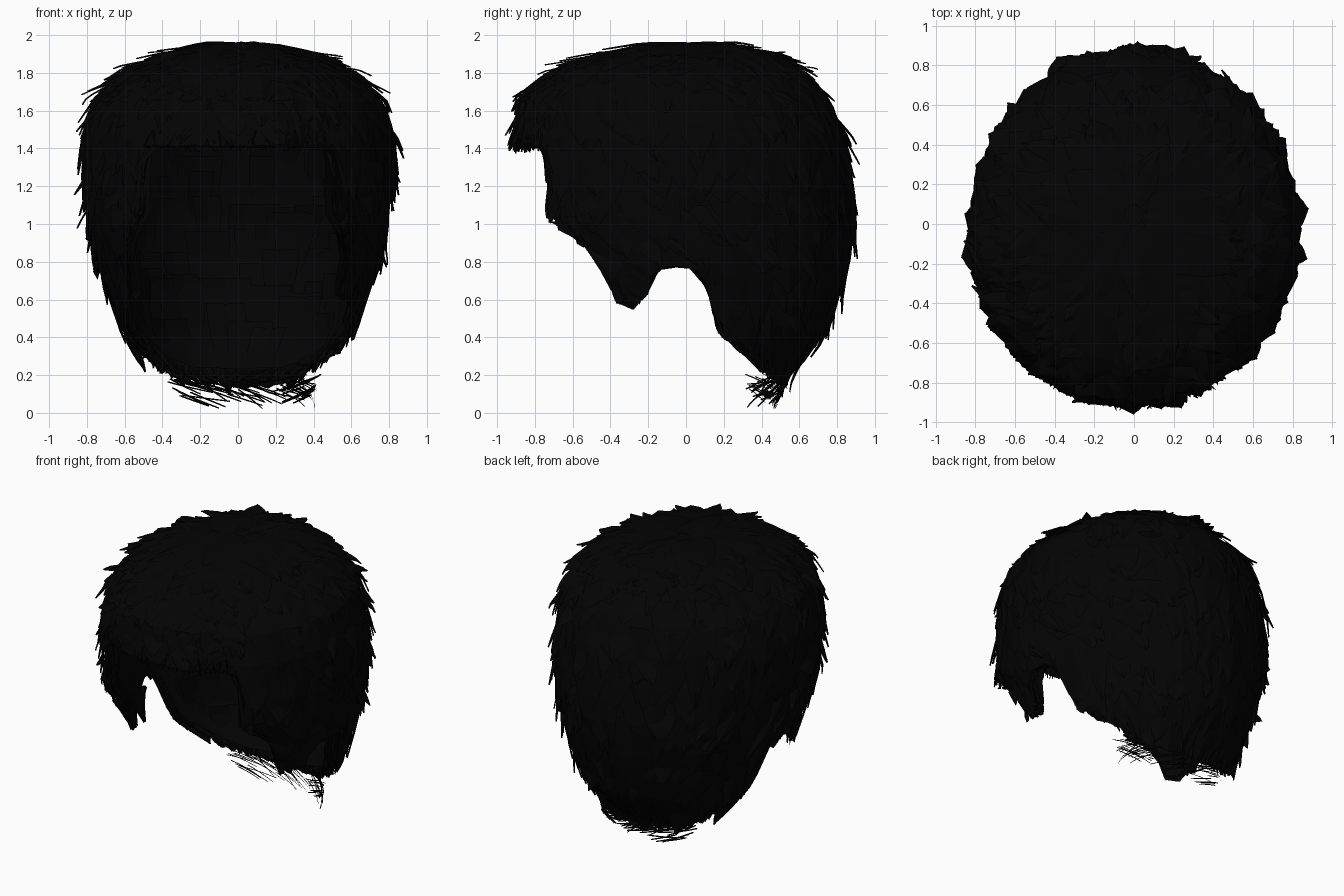
import bpy, math, random
from mathutils import Vector

if "Cube" in bpy.data.objects:
    bpy.data.objects.remove(bpy.data.objects["Cube"])

random.seed(4)
R = random.uniform

# head-shaped rings from crown to nape: z, half width, front y, back y
RINGS = [(1.965, 0.0, 0.05, 0.05), (1.95, 0.19, -0.22, 0.28), (1.89, 0.42, -0.50, 0.48),
         (1.8, 0.62, -0.72, 0.64), (1.65, 0.77, -0.88, 0.77), (1.45, 0.82, -0.91, 0.84),
         (1.2, 0.82, -0.93, 0.88), (1.0, 0.79, -0.94, 0.89), (0.8, 0.75, -0.80, 0.86),
         (0.6, 0.68, -0.70, 0.80), (0.4, 0.61, -0.58, 0.72), (0.2, 0.46, -0.08, 0.54),
         (0.0, 0.38, 0.22, 0.45)]
# hem height by angle from the front: fringe, temple, sideburn, ear gap, nape
HEM = [(0, 1.43), (38, 1.43), (40, 1.06), (46, 0.97), (53, 0.84), (56, 0.60), (63, 0.57),
       (72, 0.66), (74, 0.75), (82, 0.8), (93, 0.78), (96, 0.64), (98, 0.46), (108, 0.34),
       (122, 0.24), (145, 0.18), (180, 0.17)]


def table(rows, k):
    for p, q in zip(rows, rows[1:]):
        if k <= q[0]:
            return p[1] + (q[1] - p[1]) * (k - p[0]) / (q[0] - p[0])
    return rows[-1][1]


def ring(u):
    u = min(max(u, 0), len(RINGS) - 1.001)
    i = int(u)
    f = u - i
    return [a + (b - a) * f for a, b in zip(RINGS[i], RINGS[i + 1])]


def u_of_z(z):
    for i in range(len(RINGS) - 1):
        if RINGS[i + 1][0] <= z:
            return i + (RINGS[i][0] - z) / (RINGS[i][0] - RINGS[i + 1][0])
    return len(RINGS) - 1.001


def hem_u(a):
    d = abs((a + 180) % 360 - 180)
    return u_of_z(table(HEM, d))


def surf(a, u, off=0.0):
    z, hw, yf, yb = ring(u)
    r = math.radians(a)
    p = Vector((hw * math.sin(r), (yf + yb) / 2 - (yb - yf) / 2 * math.cos(r), z))
    n = Vector((p.x, p.y, (p.z - 1.0) * 0.8)).normalized()
    return p + n * off


hair = bpy.data.materials.new("black_hair")
hair.diffuse_color = (0.001, 0.001, 0.001, 1)
hair.use_nodes = True
hair.node_tree.nodes["Principled BSDF"].inputs["Base Color"].default_value = hair.diffuse_color


def make(name, verts, faces):
    me = bpy.data.meshes.new(name)
    me.from_pydata([tuple(v) for v in verts], [], faces)
    me.materials.append(hair)
    ob = bpy.data.objects.new(name, me)
    bpy.context.collection.objects.link(ob)
    return ob


# base shells: outer and inner layers of the cap
def shell(name, off, cols=144, rows=18):
    vs, fs = [], []
    for i in range(cols):
        a = 360 * i / cols
        h = hem_u(a)
        for j in range(rows + 1):
            vs.append(surf(a, h * j / rows, off))
    for i in range(cols):
        for j in range(rows):
            p, q = i * (rows + 1) + j, ((i + 1) % cols) * (rows + 1) + j
            fs.append((p, p + 1, q + 1, q))
    make(name, vs, fs)


shell("hair_base", -0.02)
shell("hair_underlayer", -0.08)


# tapered hair card lying on the cap, from u0 downwards, leaning by 'drift' degrees
def card(vs, fs, a, u0, length, width, drift, off0, off1, over=0.0, seg=5, clamp=True):
    b = len(vs)
    for j in range(seg + 1):
        t = j / seg
        w = width * (1 - 0.92 * t ** 2.2)
        for s in (-1, 0, 1):
            u = u0 + length * t
            rad = max(ring(u)[1], 0.18)
            ang = a + drift * t + s * math.degrees(w / rad) * 0.5
            if clamp:
                u = min(u, hem_u(ang) + over * t)
            lift = off0 + (off1 - off0) * t + (0.008 if s == 0 else 0)
            vs.append(surf(ang, u, lift))
    for j in range(seg):
        for s in (0, 1):
            p = b + j * 3 + s
            fs.append((p, p + 1, p + 4, p + 3))


def lean(a):
    return (1 if a % 360 < 180 else -1) * abs(math.sin(math.radians(a))) * R(0, 10) + R(-4, 4)


# main locks covering the whole cap in layers
vs, fs = [], []
for k in range(650):
    a = R(0, 360)
    u0 = R(0.2, hem_u(a) - 0.8)
    card(vs, fs, a, u0, R(1.2, 2.4), R(0.14, 0.34), lean(a), R(-0.05, 0.0), R(-0.01, 0.03), 0.1)
make("hair_locks", vs, fs)

# inner locks seen through the face opening
vs, fs = [], []
for k in range(300):
    a = R(0, 360)
    u0 = R(0.6, hem_u(a) - 0.8)
    card(vs, fs, a, u0, R(1.2, 2.4), R(0.14, 0.34), lean(a), R(-0.13, -0.08), R(-0.08, -0.03))
make("inner_locks", vs, fs)

# stray spiky tips that break the outline
vs, fs = [], []
for k in range(170):
    a = R(0, 360)
    u0 = R(1.6, hem_u(a) - 0.5)
    card(vs, fs, a, u0, R(0.5, 1.0), R(0.08, 0.18), lean(a) + R(-6, 6), -0.01, R(0.02, 0.065), 0.1)
make("stray_tips", vs, fs)

# fringe, sideburn and nape edge tips
vs, fs = [], []
for k in range(420):
    a = R(0, 360)
    card(vs, fs, a, hem_u(a) - R(0.4, 0.7), R(0.6, 0.8), R(0.04, 0.1), R(-5, 5),
         R(-0.06, 0.0), R(-0.05, 0.02), R(0.0, 0.15))
make("edge_tips", vs, fs)

# fine wisps under the fringe
vs, fs = [], []
for k in range(70):
    a = R(-34, 34)
    card(vs, fs, a, 4.8, R(0.3, 0.5), 0.012, R(-3, 3), R(-0.04, 0.02), R(-0.02, 0.03), clamp=False)
make("fringe_wisps", vs, fs)

# fine sideways wisps on the neck
vs, fs = [], []
for k in range(75):
    a = R(105, 235)
    card(vs, fs, a, R(11.0, 11.5), R(0.15, 0.42), 0.01, R(15, 40) * (-1 if a > 130 else 1),
         R(-0.02, 0.01), R(-0.02, 0.02), clamp=False)
make("nape_wisps", vs, fs)
